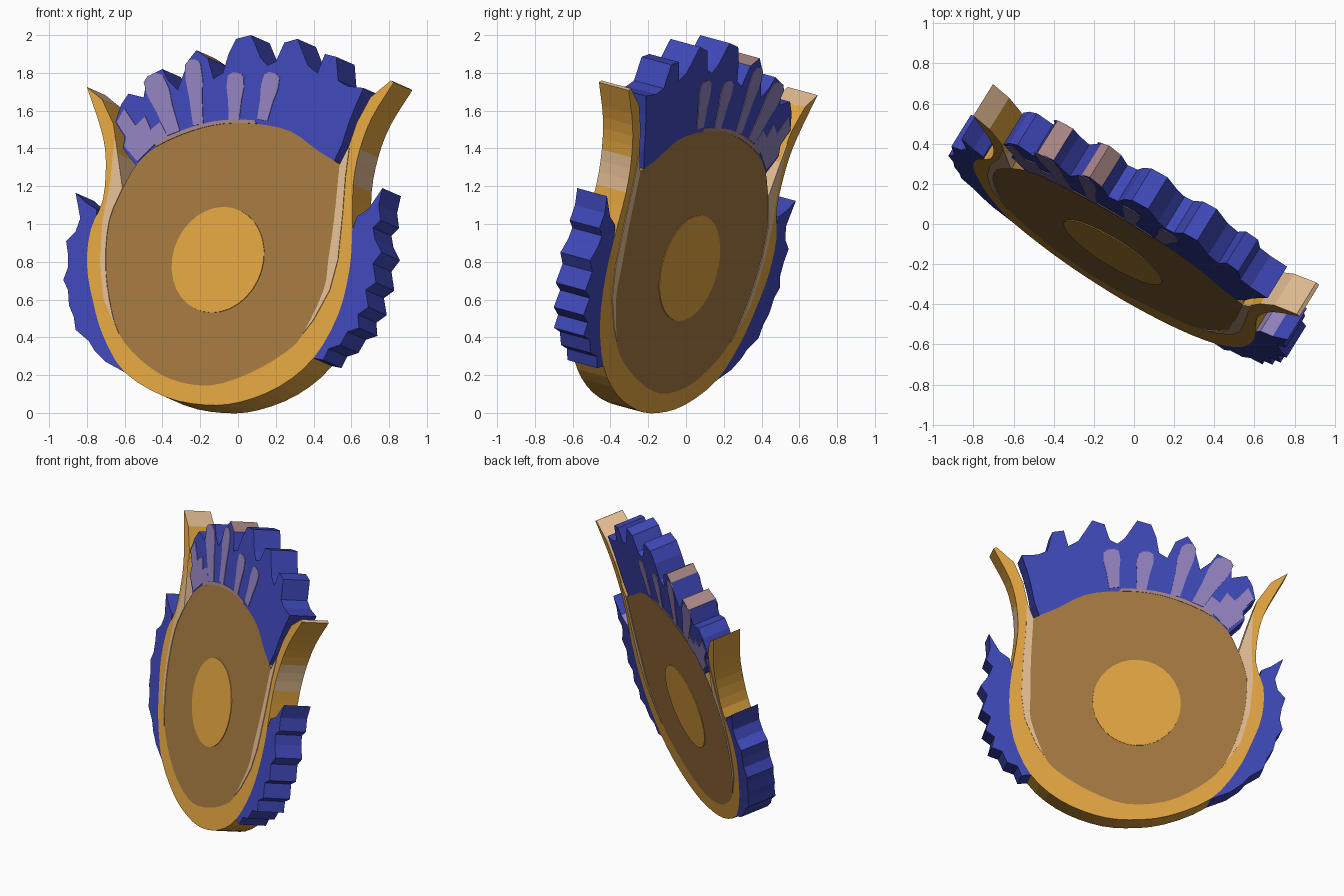
import bpy, bmesh, math
from mathutils import Vector
from mathutils.geometry import tessellate_polygon

if "Cube" in bpy.data.objects:
    bpy.data.objects.remove(bpy.data.objects["Cube"])

# Flat colours (sRGB converted to linear)
def material(name, rgb):
    lin = [((c / 255 + 0.055) / 1.055) ** 2.4 for c in rgb]
    m = bpy.data.materials.new(name)
    m.diffuse_color = (*lin, 1)
    m.use_nodes = True
    m.node_tree.nodes["Principled BSDF"].inputs["Base Color"].default_value = m.diffuse_color
    return m

BLUE = material("blue", (62, 71, 182))
ORANGE = material("orange", (225, 164, 64))
BROWN = material("brown", (163, 121, 64))
TAN = material("pale_tan", (226, 188, 146))
MAUVE = material("mauve", (144, 128, 186))
ROSE = material("dusty_rose", (166, 132, 130))

# The emblem is a slab on a leaning, turned plane; outlines are front elevation (x, z)
BACK = Vector((0.513, 0.828, -0.225)).normalized()
CENTRE = Vector((-0.105, -0.14, 0.81))
THICK = 0.19

def on_plane(x, z, depth):
    y = CENTRE.y - (BACK.x * (x - CENTRE.x) + BACK.z * (z - CENTRE.z)) / BACK.y
    return Vector((x, y, z)) + BACK * depth

def slab(name, outline, mat, depths=((0, THICK),), edge_mat=None, edge_rule=None):
    """Extrude a closed outline through the plane; edge_rule(x, z, i) picks sides in edge_mat."""
    bm = bmesh.new()
    n = len(outline)
    tris = tessellate_polygon([[Vector((x, z, 0)) for x, z in outline]])
    for d0, d1 in depths:
        front = [bm.verts.new(on_plane(x, z, d0)) for x, z in outline]
        back = [bm.verts.new(on_plane(x, z, d1)) for x, z in outline]
        for a, b, c in tris:
            bm.faces.new((front[a], front[b], front[c]))
            bm.faces.new((back[c], back[b], back[a]))
        for i in range(n):
            j = (i + 1) % n
            f = bm.faces.new((front[j], front[i], back[i], back[j]))
            mx, mz = (outline[i][0] + outline[j][0]) / 2, (outline[i][1] + outline[j][1]) / 2
            if edge_rule and edge_rule(mx, mz, i):
                f.material_index = 1
    bmesh.ops.recalc_face_normals(bm, faces=bm.faces)
    me = bpy.data.meshes.new(name)
    bm.to_mesh(me)
    bm.free()
    me.materials.append(mat)
    if edge_mat:
        me.materials.append(edge_mat)
    ob = bpy.data.objects.new(name, me)
    bpy.context.collection.objects.link(ob)
    return ob

def plate(name, outline, mat):
    """Thin coloured inlay on both the front and the back."""
    return slab(name, outline, mat, ((-0.004, 0.002), (THICK - 0.002, THICK + 0.004)))

def smooth(pts, n=3):
    """Open Catmull-Rom curve through the points, n steps per span."""
    p = [Vector(q) for q in pts]
    p = [2 * p[0] - p[1]] + p + [2 * p[-1] - p[-2]]
    out = []
    for a, b, c, d in zip(p, p[1:], p[2:], p[3:]):
        for k in range(n):
            t = k / n
            q = 0.5 * (2 * b + (c - a) * t + (2 * a - 5 * b + 4 * c - d) * t * t
                       + (3 * b - a - 3 * c + d) * t ** 3)
            out.append(tuple(q))
    return out + [tuple(p[-2])]

# Shared curves: rim outside, disc lower edge (right to left), disc upper edge (left to right)
rim_out = smooth([(-.80, 1.725), (-.725, 1.5), (-.70, 1.34), (-.715, 1.13), (-.78, .97),
                  (-.80, .785), (-.77, .6), (-.715, .41), (-.60, .215), (-.386, .085),
                  (-.175, .042), (.01, .057), (.22, .14), (.40, .29), (.53, .52), (.59, .76),
                  (.605, .97), (.61, 1.21), (.645, 1.395), (.71, 1.565), (.825, 1.75)])
disc_low = smooth([(.54, 1.315), (.51, 1.02), (.48, .81), (.455, .65), (.345, .42), (.25, .32),
                   (.06, .21), (-.15, .145), (-.36, .18), (-.52, .285), (-.63, .42),
                   (-.68, .60), (-.70, .80), (-.68, 1.02), (-.61, 1.19)])
disc_top = smooth([(-.61, 1.19), (-.54, 1.31), (-.43, 1.41), (-.25, 1.49), (-.08, 1.53),
                   (.10, 1.53), (.28, 1.49), (.42, 1.39), (.51, 1.335), (.54, 1.315)])

# Rim with two flared horns, pale on parts of the horn sides
right_horn = [(.81, 1.76), (.70, 1.67), (.63, 1.54), (.58, 1.395)]
left_horn = [(-.635, 1.37), (-.66, 1.53), (-.72, 1.66)]
outer_count = len(rim_out)

def pale_side(x, z, i):
    inner = i >= outer_count - 1
    if x > 0:
        return z > 1.55 if inner else 1.2 < z < 1.37
    return inner and (z > 1.6 or 1.1 < z < 1.4)

slab("horned_rim", rim_out + right_horn + disc_low + left_horn, ORANGE,
     edge_mat=TAN, edge_rule=pale_side)

# Disc and its round centre
slab("disc", disc_low + disc_top[1:-1], BROWN)
R = 0.286
ring = [2 * math.pi * i / 32 for i in range(32)]
plate("disc_centre", [(CENTRE.x + R * (.849 * math.cos(a) + .111 * math.sin(a)),
                       CENTRE.z + R * .978 * math.sin(a)) for a in ring], ORANGE)

# Pale highlight strips between disc and rim
plate("right_strip", disc_low[:13] + [(.40, .49), (.487, .65), (.53, .81), (.555, 1.05),
                                      (.57, 1.25), (.59, 1.40), (.58, 1.395)], TAN)
plate("left_strip", disc_low[30:] + [(-.635, 1.37), (-.65, 1.47), (-.675, 1.22), (-.715, 1.02),
                                     (-.73, .80), (-.71, .60)], TAN)

# Toothed crown, with two teeth capped in rose
teeth = [(-.61, 1.40), (-.60, 1.46), (-.65, 1.54), (-.62, 1.63), (-.58, 1.69), (-.50, 1.67),
         (-.48, 1.78), (-.40, 1.82), (-.37, 1.76), (-.32, 1.71), (-.26, 1.87), (-.22, 1.92),
         (-.16, 1.88), (-.13, 1.77), (-.08, 1.80), (-.05, 1.90), (-.01, 1.98), (.07, 2.0),
         (.12, 1.88), (.155, 1.84), (.20, 1.86), (.245, 1.96), (.315, 1.98), (.37, 1.84),
         (.42, 1.80), (.46, 1.90), (.52, 1.885), (.53, 1.76), (.58, 1.73), (.665, 1.72),
         (.62, 1.62), (.585, 1.53), (.55, 1.42)]
slab("crown", teeth + disc_top[3:-3][::-1], BLUE,
     edge_mat=ROSE, edge_rule=lambda x, z, i: i in (6, 10, 11))

# Mauve streaks and rose fringe on the crown
def streak(name, low, high, w):
    (x0, z0), (x1, z1) = low, high
    d = Vector((x1 - x0, z1 - z0))
    s = Vector((d.y, -d.x)).normalized() * w
    side = [(0, .6), (.4, .75), (.7, 1), (.93, .9), (1, .4)]
    right = [(x0 + d.x * t + s.x * k, z0 + d.y * t + s.y * k) for t, k in side]
    left = [(x0 + d.x * t - s.x * k, z0 + d.y * t - s.y * k) for t, k in side]
    plate(name, right + left[::-1], MAUVE)

streaks = [((-.34, 1.48), (-.455, 1.79), .06), ((-.21, 1.525), (-.24, 1.87), .045),
           ((-.02, 1.55), (-.01, 1.80), .046), ((.13, 1.55), (.185, 1.80), .046)]
for i, (a, b, w) in enumerate(streaks):
    streak(f"crown_streak_{i + 1}", a, b, w)
plate("crown_left_patch", [(-.53, 1.33), (-.60, 1.41), (-.59, 1.46), (-.64, 1.54), (-.60, 1.61),
                           (-.54, 1.52), (-.49, 1.57), (-.46, 1.50), (-.41, 1.54), (-.37, 1.46),
                           (-.44, 1.42)], MAUVE)
fringe = disc_top[6:16]
plate("crown_fringe", fringe + [(x - .01, z + .018) for x, z in fringe[::-1]], ROSE)

# Serrated side fins hugging the rim
slab("left_fin", rim_out[12:25] + [(-.70, .27), (-.76, .33), (-.79, .38), (-.86, .44), (-.87, .51),
                                   (-.895, .57), (-.90, .65), (-.925, .705), (-.90, .77),
                                   (-.90, .84), (-.91, .91), (-.86, .96), (-.835, 1.03),
                                   (-.86, 1.165), (-.80, 1.11), (-.75, 1.08), (-.75, 1.04)], BLUE)
slab("right_fin", rim_out[39:49] + [(.63, 1.04), (.69, 1.08), (.765, 1.19), (.745, 1.10),
                                    (.755, 1.02), (.715, .98), (.725, .92), (.76, .85), (.715, .79),
                                    (.73, .69), (.675, .65), (.69, .56), (.635, .52),
                                    (.64, .45), (.58, .43), (.54, .36), (.48, .34),
                                    (.45, .28)], BLUE,
     edge_mat=MAUVE, edge_rule=lambda x, z, i: i in (9, 10))
